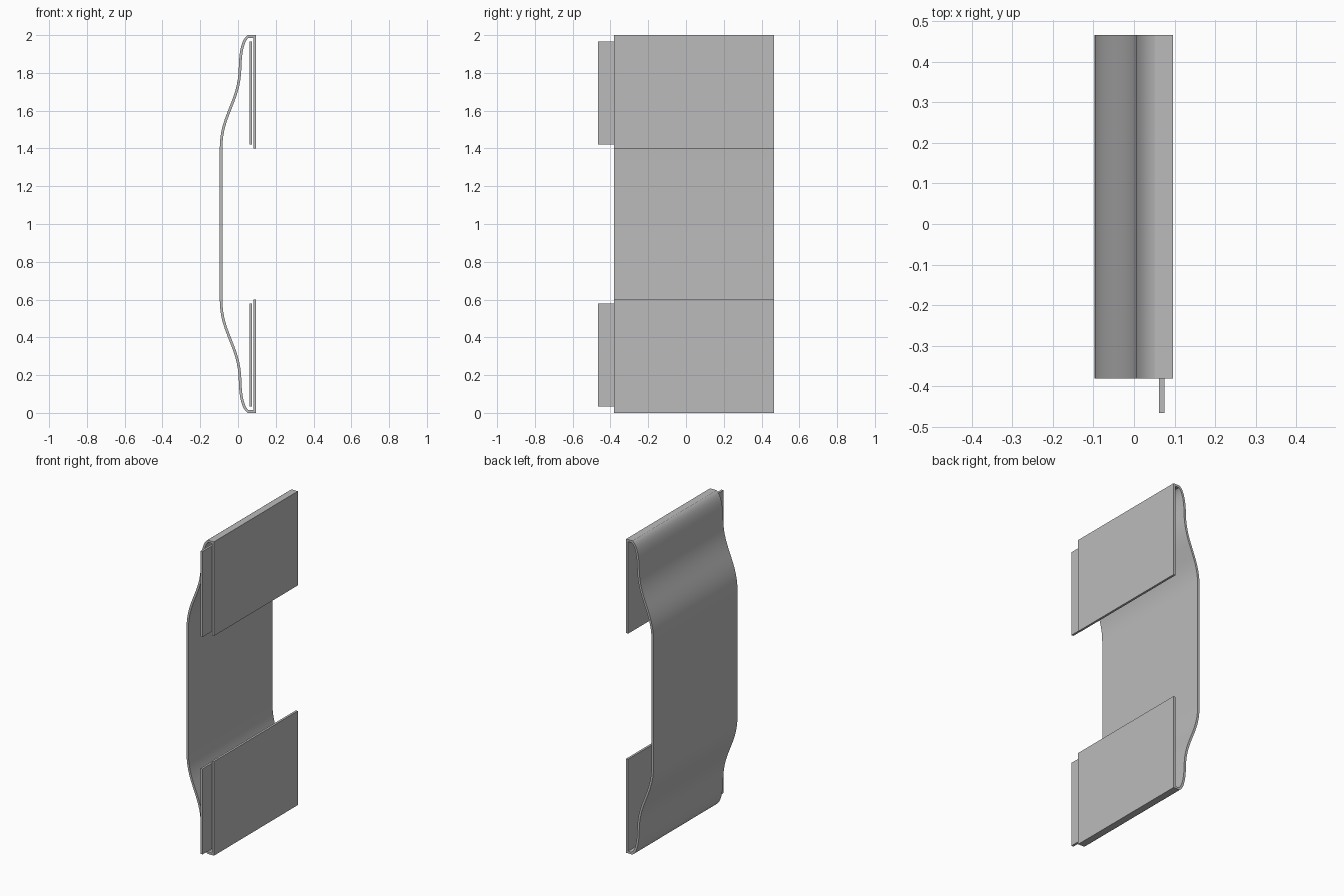
import bpy, bmesh
from mathutils import Vector
from mathutils.geometry import interpolate_bezier

cube = bpy.data.objects.get("Cube")
if cube:
    bpy.data.objects.remove(cube)

THICK = 0.014
FRONT, BACK = -0.38, 0.465

grey = bpy.data.materials.new("plain grey")
grey.use_nodes = True
GREY = (0.5, 0.5, 0.5, 1)
grey.diffuse_color = GREY
grey.node_tree.nodes["Principled BSDF"].inputs["Base Color"].default_value = GREY


def extrude_profile(name, outline, y0, y1):
    """Solid made from a closed x-z outline swept along y."""
    bm = bmesh.new()
    face = bm.faces.new([bm.verts.new((p.x, y0, p.y)) for p in outline])
    swept = bmesh.ops.extrude_face_region(bm, geom=[face])
    verts = [v for v in swept["geom"] if isinstance(v, bmesh.types.BMVert)]
    bmesh.ops.translate(bm, verts=verts, vec=(0, y1 - y0, 0))
    bmesh.ops.recalc_face_normals(bm, faces=bm.faces)
    mesh = bpy.data.meshes.new(name)
    bm.to_mesh(mesh)
    bm.free()
    mesh.materials.append(grey)
    obj = bpy.data.objects.new(name, mesh)
    bpy.context.collection.objects.link(obj)
    bpy.ops.object.select_all(action='DESELECT')
    obj.select_set(True)
    bpy.context.view_layer.objects.active = obj
    bpy.ops.object.shade_smooth_by_angle(angle=0.5)
    return obj


def inner_side(path, dist):
    """Mitred offset to the right of an open path."""
    result = []
    for i, p in enumerate(path):
        before = (p - path[i - 1]).normalized() if i else None
        after = (path[i + 1] - p).normalized() if i < len(path) - 1 else None
        a, b = before or after, after or before
        na, nb = Vector((a.y, -a.x)), Vector((b.y, -b.x))
        result.append(p + (na + nb) * dist / (1 + na.dot(nb)))
    return result


def curve(*pts):
    return [p.to_2d() for p in interpolate_bezier(*[Vector((x, z, 0)) for x, z in pts], 16)]


# Upper half of the outer edge: gentle S, rounded shoulder, flat cap, hanging flap
upper = curve((-0.097, 1.4), (-0.097, 1.58), (0.002, 1.65), (0.004, 1.83))
upper += curve((0.004, 1.83), (0.006, 1.93), (0.025, 1.985), (0.052, 2.0))[1:]
upper += [Vector((0.096, 2.0)), Vector((0.096, 1.4))]
lower = [Vector((p.x, 2 - p.y)) for p in reversed(upper)]
outer = lower + upper

# Folded band with a flap at each end
extrude_profile("folded_band", outer + inner_side(outer, THICK)[::-1], FRONT, BACK)

# Thin tabs behind the flaps, sticking out at the front
for name, z0, z1 in (("lower_tab", 0.035, 0.58), ("upper_tab", 1.42, 1.965)):
    corners = [Vector(c) for c in ((0.061, z0), (0.075, z0), (0.075, z1), (0.061, z1))]
    extrude_profile(name, corners, -0.465, 0.2)
